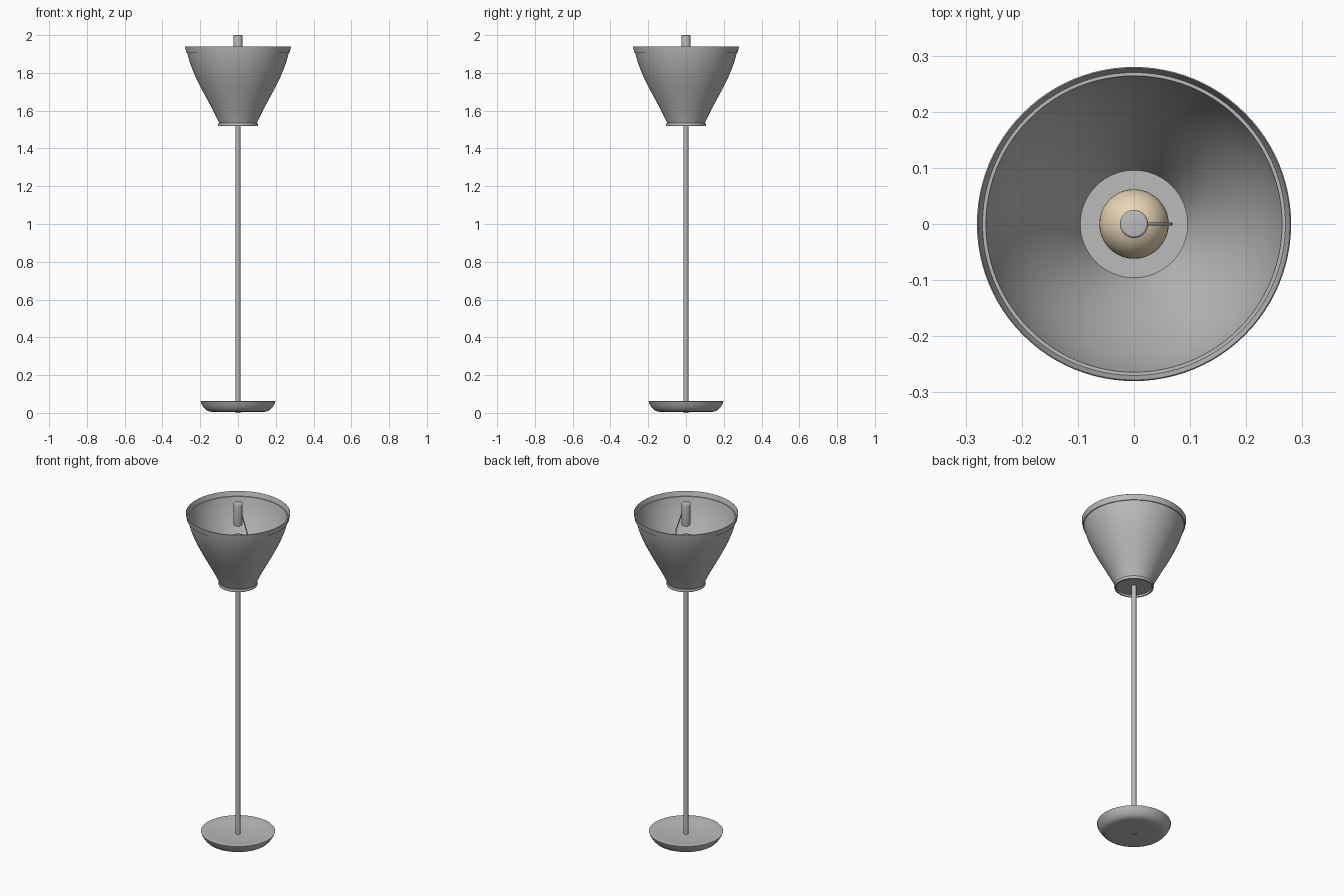
import bpy, bmesh, math
from mathutils import Vector

if "Cube" in bpy.data.objects:
    bpy.data.objects.remove(bpy.data.objects["Cube"], do_unlink=True)


def material(name, rgb):
    m = bpy.data.materials.new(name)
    m.use_nodes = True
    m.diffuse_color = (*rgb, 1)
    m.node_tree.nodes["Principled BSDF"].inputs["Base Color"].default_value = (*rgb, 1)
    return m


grey = material("grey_metal", (0.50, 0.50, 0.50))
warm = material("warm_glass", (0.80, 0.67, 0.46))


def lathe(name, profile, mat, closed=False, steps=72, angle=30):
    """Turn a (radius, height) profile around the z axis."""
    bm = bmesh.new()
    verts = [bm.verts.new((r, 0, z)) for r, z in profile]
    pairs = list(zip(verts, verts[1:]))
    if closed:
        pairs.append((verts[-1], verts[0]))
    edges = [bm.edges.new(p) for p in pairs]
    bmesh.ops.spin(bm, geom=verts + edges, cent=(0, 0, 0), axis=(0, 0, 1),
                   angle=math.tau, steps=steps)
    bmesh.ops.remove_doubles(bm, verts=bm.verts, dist=0.0002)
    bmesh.ops.recalc_face_normals(bm, faces=bm.faces)
    mesh = bpy.data.meshes.new(name)
    bm.to_mesh(mesh)
    bm.free()
    mesh.materials.append(mat)
    obj = bpy.data.objects.new(name, mesh)
    bpy.context.collection.objects.link(obj)
    bpy.ops.object.select_all(action="DESELECT")
    obj.select_set(True)
    bpy.context.view_layer.objects.active = obj
    bpy.ops.object.shade_smooth_by_angle(angle=math.radians(angle))
    return obj


def rod(name, radius, bottom, top, mat, bevel=0.0):
    """Upright cylinder with softly rounded ends."""
    arc = [(radius - bevel + bevel * math.sin(a), bevel - bevel * math.cos(a))
           for a in (i * math.pi / 8 for i in range(5))] if bevel else [(radius, 0)]
    profile = [(0, bottom)] + [(r, bottom + h) for r, h in arc]
    profile += [(r, top - h) for r, h in reversed(arc)] + [(0, top)]
    return lathe(name, profile, mat, steps=32)


# Dished foot with a rounded underside
lathe("base", [(0, 0.005), (0.13, 0.005), (0.153, 0.007), (0.168, 0.014),
               (0.18, 0.026), (0.192, 0.045), (0.199, 0.061), (0.195, 0.062),
               (0.15, 0.054), (0.09, 0.048), (0, 0.046)], grey)
rod("pole", 0.0125, 0, 1.60, grey)

# Flared shade: one smooth outer curve, offset for the wall thickness
wall = 0.006
p0, p1, p2, p3 = (Vector(p) for p in ((0.100, 1.535), (0.155, 1.66), (0.24, 1.77), (0.270, 1.912)))
curve = []
for i in range(17):
    t = i / 16
    s = 1 - t
    curve.append(p0 * s**3 + p1 * 3 * s * s * t + p2 * 3 * s * t * t + p3 * t**3)
outer = [(p.x, p.y) for p in curve]
inner = [(p.x - wall, p.y + 0.001) for p in curve]
lathe("shade", outer + inner[::-1], grey, closed=True, steps=96)

# Rim band, lower collar and floor of the shade
lathe("shade_rim", [(0.274, 1.908), (0.280, 1.939), (0.278, 1.941),
                    (0.270, 1.914), (0.264, 1.914), (0.264, 1.908)],
      grey, closed=True, steps=96)
lathe("shade_collar", [(0.097, 1.520), (0.104, 1.520), (0.106, 1.525),
                       (0.104, 1.536), (0.093, 1.536)], grey, closed=True)
rod("shade_floor", 0.100, 1.530, 1.540, grey)

# Lamp holder and bulb
rod("bulb_socket", 0.03, 1.54, 1.65, grey, 0.004)
bulb_r, bulb_z = 0.062, 1.75
bulb = [(0, 1.64), (0.025, 1.64), (0.027, 1.67)]
for i in range(17):
    a = math.radians(-50 + 140 * i / 16)
    bulb.append((bulb_r * math.cos(a), bulb_z + bulb_r * math.sin(a)))
lathe("bulb", bulb, warm, steps=48, angle=50)

# Knob above the bulb and the bent wire carrying it
rod("top_knob", 0.025, 1.87, 2.0, grey, 0.005)
data = bpy.data.curves.new("knob_wire", "CURVE")
data.dimensions = "3D"
data.bevel_depth = 0.003
data.bevel_resolution = 3
data.use_fill_caps = True
spline = data.splines.new("POLY")
points = [(0.015, 1.935), (0.028, 1.930), (0.064, 1.825), (0.066, 1.80), (0.066, 1.54)]
spline.points.add(len(points) - 1)
for p, (x, z) in zip(spline.points, points):
    p.co = (x, 0, z, 1)
data.materials.append(grey)
bpy.context.collection.objects.link(bpy.data.objects.new("knob_wire", data))
